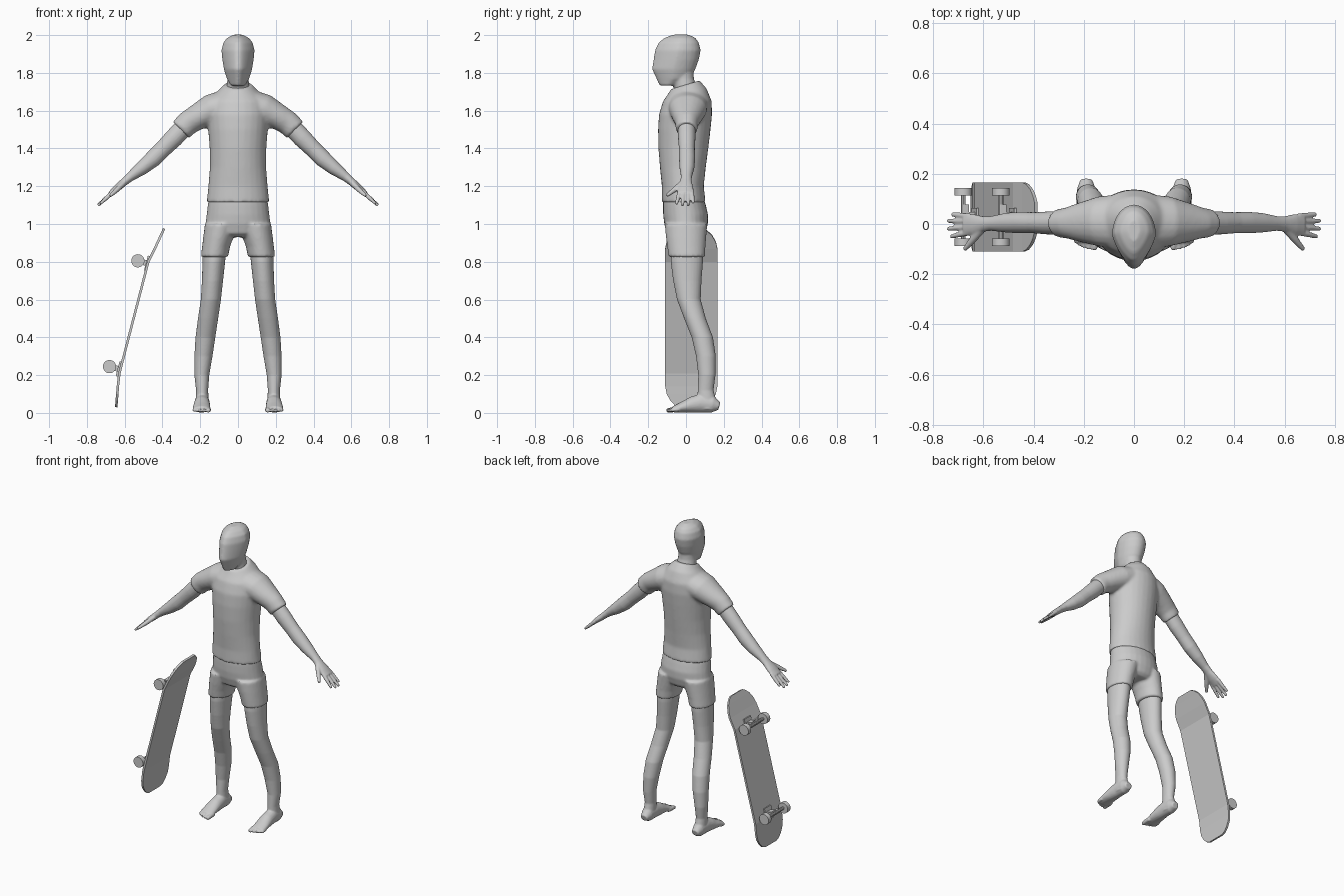
import bpy, bmesh, math
from mathutils import Vector, Matrix

grey = bpy.data.materials.new("plain_grey")
grey.diffuse_color = (0.6, 0.6, 0.6, 1)
X, Y = Vector((1, 0, 0)), Vector((0, 1, 0))


def loft(bm, loops):
    """Skin closed rings of points and cap both ends."""
    rows = [[bm.verts.new(p) for p in loop] for loop in loops]
    n = len(rows[0])
    for r, s in zip(rows, rows[1:]):
        for i in range(n):
            bm.faces.new((r[i], r[(i + 1) % n], s[(i + 1) % n], s[i]))
    bm.faces.new(rows[0][::-1])
    bm.faces.new(rows[-1])


def flip(loops):
    return [[Vector((-p.x, p.y, p.z)) for p in loop] for loop in loops]


def stack(bm, rings, mirror=False, taper=0, n=28):
    """Level oval rings (x0, x1, y0, y1, z, tilt); taper narrows the front."""
    loops = []
    for x0, x1, y0, y1, z, *tilt in rings:
        loop = []
        for i in range(n):
            c, s = math.cos(math.tau * i / n), math.sin(math.tau * i / n)
            y = (y0 + y1) / 2 + (y1 - y0) / 2 * s
            w = (x1 - x0) / 2 * (1 - taper * max(0, -s))
            loop.append(Vector(((x0 + x1) / 2 + w * c, y,
                                z + (tilt[0] * y if tilt else 0))))
        loops.append(loop)
    loft(bm, loops)
    if mirror:
        loft(bm, flip(loops))


def limb(bm, pts, ref=Y, n=20):
    """Mirrored tube through (x, y, z, thickness, width); width follows ref."""
    cs = [Vector(p[:3]) for p in pts]
    loops = []
    for i, p in enumerate(pts):
        t = (cs[min(i + 1, len(cs) - 1)] - cs[max(i - 1, 0)]).normalized()
        v = (ref - t * t.dot(ref)).normalized()
        u = v.cross(t)
        loops.append([cs[i] + u * p[3] * math.cos(math.tau * k / n)
                      + v * p[4] * math.sin(math.tau * k / n) for k in range(n)])
    loft(bm, loops)
    loft(bm, flip(loops))


def finish(name, bm, voxel=0, passes=3):
    bmesh.ops.recalc_face_normals(bm, faces=bm.faces)
    me = bpy.data.meshes.new(name)
    bm.to_mesh(me)
    bm.free()
    me.materials.append(grey)
    ob = bpy.data.objects.new(name, me)
    bpy.context.collection.objects.link(ob)
    if voxel:
        # fuse overlapping shells into one smooth skin
        m = ob.modifiers.new("fuse", "REMESH")
        m.mode, m.voxel_size, m.use_smooth_shade = "VOXEL", voxel, True
        s = ob.modifiers.new("relax", "SMOOTH")
        s.factor, s.iterations = 0.5, passes
    return ob


# head and neck
bm = bmesh.new()
stack(bm, [(-.038, .038, -.14, -.05, 1.733), (-.06, .06, -.157, .02, 1.77),
           (-.075, .075, -.18, .05, 1.82), (-.083, .083, -.172, .068, 1.87),
           (-.088, .088, -.164, .078, 1.92), (-.078, .078, -.145, .068, 1.96),
           (-.058, .058, -.115, .05, 1.985), (-.025, .025, -.07, .015, 2.002)],
      taper=.35)
stack(bm, [(-.07, .07, -.06, .07, 1.66), (-.06, .06, -.065, .055, 1.73),
           (-.056, .056, -.075, .042, 1.77), (-.055, .055, -.08, .04, 1.83)])
finish("head_and_neck", bm, .007, 5)

# shirt with sleeves
bm = bmesh.new()
stack(bm, [(-.166, .166, -.128, .104, 1.115), (-.157, .157, -.128, .094, 1.2),
           (-.149, .149, -.138, .105, 1.3), (-.15, .15, -.146, .118, 1.4),
           (-.158, .158, -.148, .13, 1.5), (-.165, .165, -.143, .138, 1.58),
           (-.155, .155, -.122, .136, 1.65), (-.11, .11, -.097, .11, 1.70, .15),
           (-.072, .072, -.08, .072, 1.738, .3)])
limb(bm, [(.05, .01, 1.635, .08, .11), (.14, .01, 1.605, .083, .1),
          (.22, .006, 1.563, .068, .077), (.265, .004, 1.535, .064, .062),
          (.302, .003, 1.498, .062, .056)])
finish("shirt", bm, .009, 5)

# shorts
bm = bmesh.new()
stack(bm, [(-.153, .153, -.12, .09, 1.15), (-.16, .16, -.122, .105, 1.1),
           (-.166, .166, -.121, .117, 1.05), (-.172, .172, -.115, .116, 1.0),
           (-.16, .16, -.1, .102, .95), (-.12, .12, -.07, .08, .93)])
stack(bm, [(0, .175, -.113, .113, 1.0), (.024, .184, -.106, .107, .93),
           (.042, .19, -.099, .103, .88), (.053, .197, -.092, .101, .825)], True)
finish("shorts", bm, .008, 4)

# arms, hands and fingers
bm = bmesh.new()
limb(bm, [(.26, .004, 1.54, .05, .046), (.34, .004, 1.455, .05, .046),
          (.40, .005, 1.395, .045, .042), (.45, .006, 1.345, .045, .043),
          (.51, .005, 1.295, .037, .039), (.57, .002, 1.25, .025, .029),
          (.60, 0, 1.225, .021, .031), (.64, -.003, 1.19, .019, .043),
          (.675, -.003, 1.16, .014, .043)])
for y0, y1, tip, z in [(.031, .038, .725, 1.112), (.01, .013, .742, 1.098),
                       (-.012, -.019, .742, 1.098), (-.034, -.05, .73, 1.107)]:
    limb(bm, [(.655, y0, 1.176, .012, .012),
              ((.66 + tip) / 2, (y0 + y1) / 2, (1.17 + z) / 2, .011, .011),
              (tip, y1, z, .008, .008)], n=12)
limb(bm, [(.60, -.012, 1.222, .016, .018), (.64, -.06, 1.182, .014, .015),
          (.675, -.102, 1.15, .009, .009)], n=12)
finish("arms_and_hands", bm, .005, 3)

# legs, feet and toes
bm = bmesh.new()
stack(bm, [(.062, .186, -.08, .09, .87), (.068, .188, -.081, .09, .8),
           (.079, .191, -.068, .082, .7), (.09, .197, -.048, .078, .6),
           (.105, .212, -.01, .105, .5), (.12, .225, .03, .143, .4),
           (.135, .231, .053, .158, .3), (.152, .231, .065, .156, .2),
           (.158, .222, .062, .146, .12), (.155, .225, .06, .16, .06),
           (.155, .225, .06, .165, .02)], True)
limb(bm, [(.19, .176, .035, .02, .024), (.19, .14, .046, .046, .037),
          (.19, .08, .052, .05, .04), (.191, .03, .043, .042, .043),
          (.193, -.02, .03, .028, .046), (.193, -.07, .018, .016, .046)], X)
for x, tip, r in [(.157, -.103, .014), (.18, -.1, .011), (.199, -.094, .0105),
                  (.216, -.086, .01), (.231, -.076, .0095)]:
    limb(bm, [(x, -.035, .018, r, r), (x, (tip - .05) / 2, .016, r, r),
              (x, tip, .012, r * .8, r * .8)], X, 12)
finish("legs_and_feet", bm, .005, 3)

# skateboard deck: strip along a bent path with rounded ends
bm = bmesh.new()
MID = .028
deck = [(-.645, .03, .06), (-.644, .04, .085), (-.642, .065, .11), (-.639, .1, .13),
        (-.636, .14, .138), (-.628, .21, .138), (-.475, .80, .138), (-.44, .87, .138),
        (-.424, .905, .13), (-.408, .94, .11), (-.397, .963, .085), (-.391, .976, .06)]
rows = [[bm.verts.new((x, MID + s * w, z)) for s in (-1, 1)] for x, z, w in deck]
for a, b in zip(rows, rows[1:]):
    bm.faces.new((a[0], a[1], b[1], b[0]))
board = finish("skateboard_deck", bm)
solid = board.modifiers.new("thickness", "SOLIDIFY")
solid.thickness, solid.offset = .013, 0

# trucks and wheels
tilt = Matrix.Rotation(math.atan2(.153, .59), 4, "Y")
turn = Matrix.Rotation(math.pi / 2, 4, "X")
out = Vector((-.97, 0, .25))


def block(bm, centre, size):
    bmesh.ops.create_cube(bm, size=1, matrix=Matrix.Translation(centre) @ tilt
                          @ Matrix.Diagonal((*size, 1)))


def rod(bm, centre, radius, depth, n):
    bmesh.ops.create_cone(bm, cap_ends=True, segments=n, radius1=radius, radius2=radius,
                          depth=depth, matrix=Matrix.Translation(centre) @ turn)


for label, x, z in [("lower", -.68, .245), ("upper", -.53, .805)]:
    axle = Vector((x, MID, z))
    bm = bmesh.new()
    rod(bm, axle, .01, .2, 10)
    block(bm, axle - out * .008, (.024, .1, .024))
    block(bm, axle - out * .03, (.05, .04, .03))
    block(bm, axle - out * .05, (.012, .07, .08))
    finish(label + "_truck", bm)
    bm = bmesh.new()
    for s in (-1, 1):
        rod(bm, axle + Y * s * .101, .035, .03, 20)
    wheels = finish(label + "_wheels", bm)
    bpy.ops.object.select_all(action="DESELECT")
    wheels.select_set(True)
    bpy.context.view_layer.objects.active = wheels
    bpy.ops.object.shade_smooth_by_angle()
